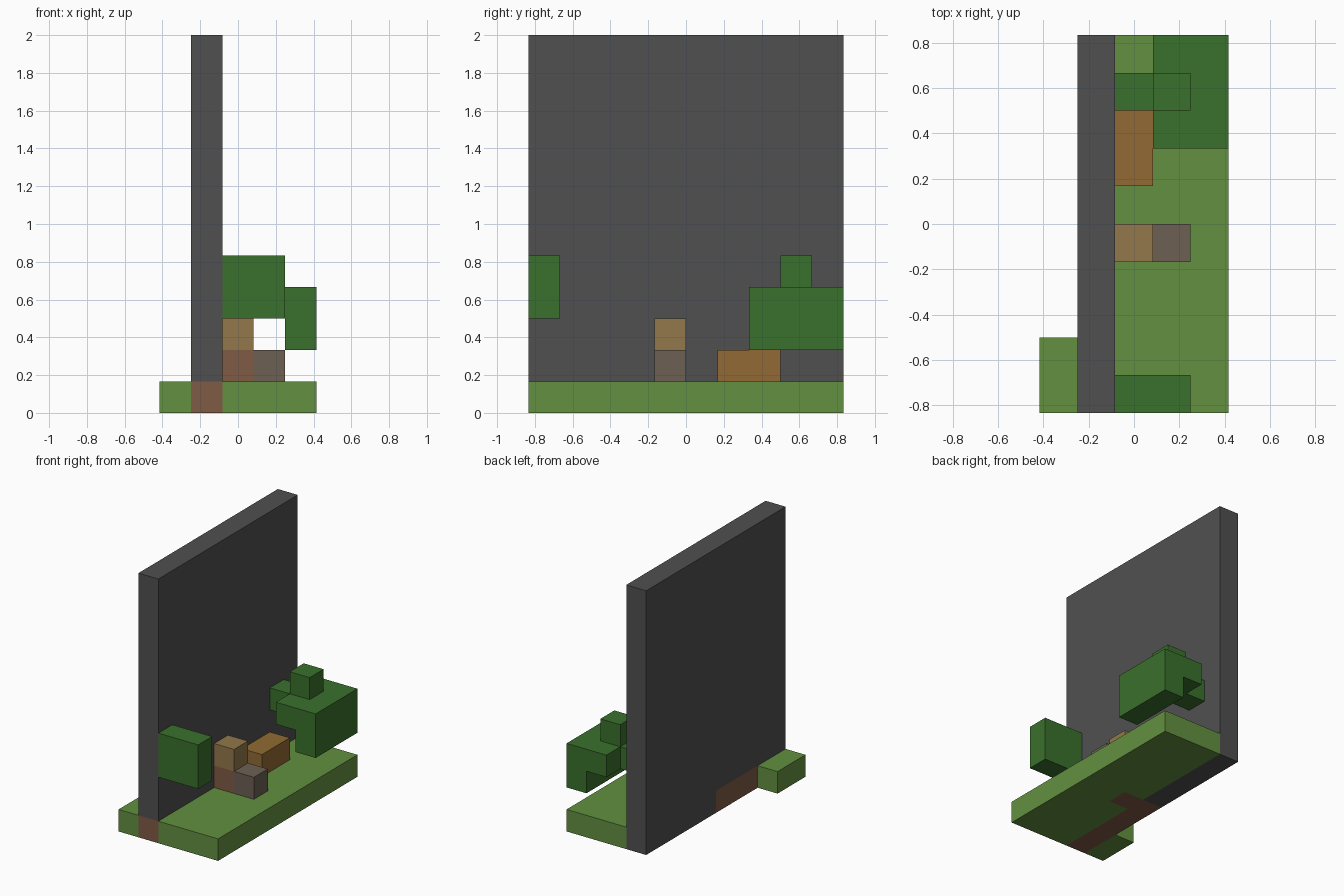
import bpy
import bmesh
from mathutils import Vector

cube = bpy.data.objects.get("Cube")
if cube:
    bpy.data.objects.remove(cube, do_unlink=True)

U = 1 / 6  # side of one block


def material(name, hex_code):
    def linear(c):
        return c / 12.92 if c <= 0.04045 else ((c + 0.055) / 1.055) ** 2.4
    rgb = [linear(v / 255) for v in bytes.fromhex(hex_code)]
    mat = bpy.data.materials.new(name)
    mat.use_nodes = True
    mat.diffuse_color = (*rgb, 1)
    bsdf = mat.node_tree.nodes["Principled BSDF"]
    bsdf.inputs["Base Color"].default_value = (*rgb, 1)
    bsdf.inputs["Roughness"].default_value = 0.9
    return mat


stone = material("dark grey stone", "505050")
grass = material("grass green", "629040")
leaf = material("leaf green", "3A702C")
soil = material("soil brown", "7F5B44")
tan = material("tan wood", "93784C")
amber = material("amber wood", "916A33")
cobble = material("grey brown rock", "6C6053")


def prism(name, mat, axis, profile, lo, hi):
    """Extrude a profile, given in block units, along the axis from lo to hi."""
    def place(a, b, d):
        co = {"x": (d, a, b), "y": (a, d, b), "z": (a, b, d)}[axis]
        return Vector(co) * U
    bm = bmesh.new()
    face = bm.faces.new([bm.verts.new(place(a, b, lo)) for a, b in profile])
    result = bmesh.ops.extrude_face_region(bm, geom=[face], use_keep_orig=True)
    moved = [v for v in result["geom"] if isinstance(v, bmesh.types.BMVert)]
    bmesh.ops.translate(bm, verts=moved, vec=place(0, 0, hi - lo))
    bmesh.ops.recalc_face_normals(bm, faces=bm.faces)
    mesh = bpy.data.meshes.new(name)
    bm.to_mesh(mesh)
    bm.free()
    mesh.materials.append(mat)
    obj = bpy.data.objects.new(name, mesh)
    bpy.context.collection.objects.link(obj)


def box(name, mat, x, y, z):
    corners = [(x[0], y[0]), (x[1], y[0]), (x[1], y[1]), (x[0], y[1])]
    prism(name, mat, "z", corners, *z)


# Ground: soil under the front half of the wall, grass fitted around it
prism("soil_bed", soil, "z",
      [(-1.5, -5), (-.5, -5), (-.5, -1), (.5, -1), (.5, 0), (-1.5, 0)], 0, 1)
prism("grass_floor", grass, "z",
      [(-.5, -5), (2.5, -5), (2.5, 5), (-.5, 5),
       (-.5, 0), (.5, 0), (.5, -1), (-.5, -1)], 0, 1)
box("back_grass", grass, (-2.5, -1.5), (-5, -3), (0, 1))

# Wall, stepped over the soil
prism("stone_wall", stone, "x",
      [(-5, 1), (0, 1), (0, 0), (5, 0), (5, 12), (-5, 12)], -1.5, -.5)

# Small blocks at the foot of the wall
box("soil_block", soil, (-.5, .5), (-1, 0), (1, 2))
box("tan_block", tan, (-.5, .5), (-1, 0), (2, 3))
box("rock_block", cobble, (.5, 1.5), (-1, 0), (1, 2))
box("amber_log", amber, (-.5, .5), (1, 3), (1, 2))

# Foliage
box("front_leaves", leaf, (-.5, 1.5), (-5, -4), (3, 5))
prism("large_leaves", leaf, "y",
      [(.5, 3), (1.5, 3), (1.5, 2), (2.5, 2), (2.5, 4), (.5, 4)], 2, 5)
box("side_leaves", leaf, (-.5, .5), (3, 4), (3, 4))
box("top_leaves", leaf, (.5, 1.5), (3, 4), (4, 5))
